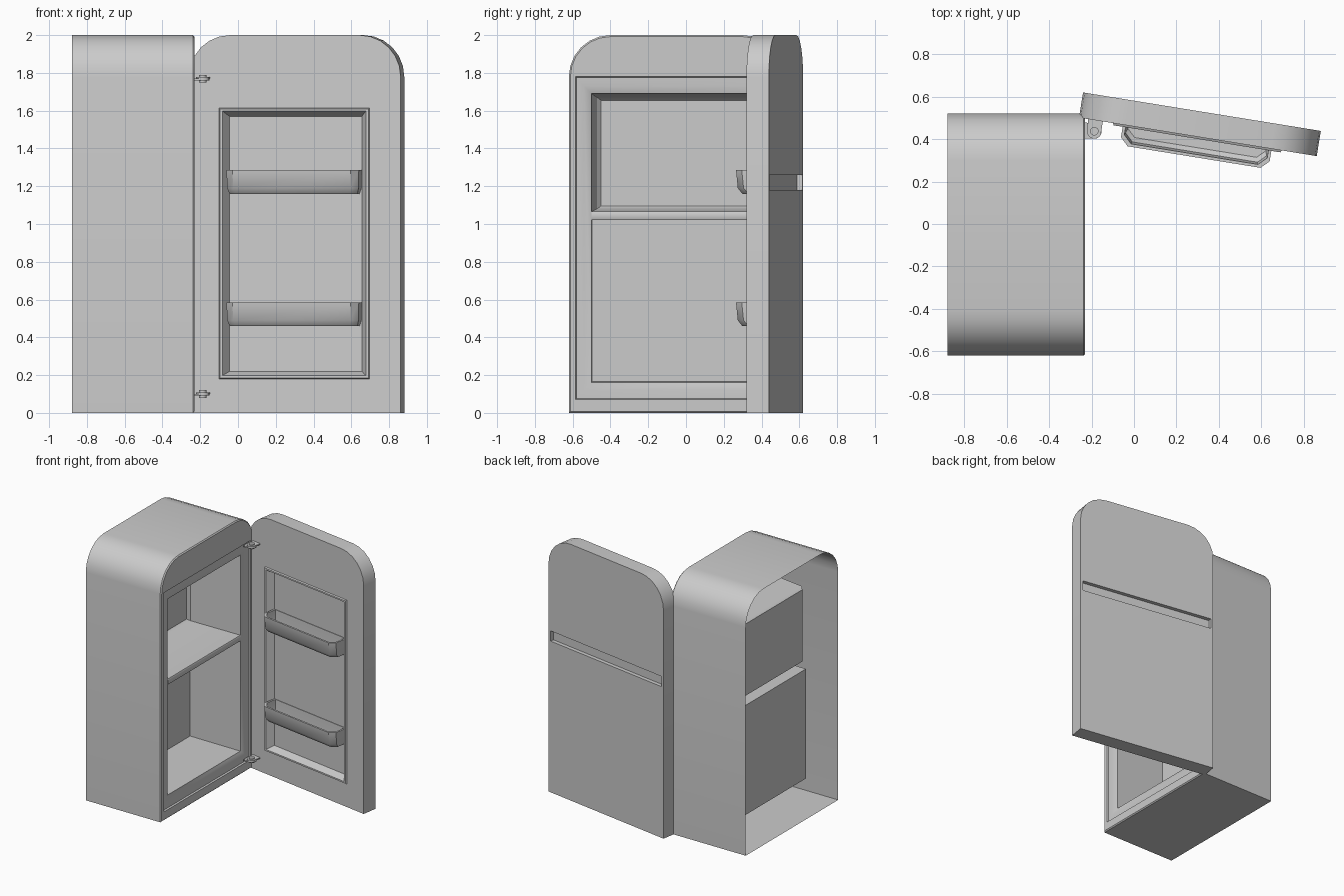
import bpy, bmesh
from math import cos, sin, pi, radians
from mathutils import Matrix

if "Cube" in bpy.data.objects:
    bpy.data.objects.remove(bpy.data.objects["Cube"])

N = 6  # segments in each rounded top corner
DOOR = Matrix.Translation((-0.24, 0.62, 0)) @ Matrix.Rotation(radians(-9.2), 4, 'Z')


def loft(name, loops, cap_start=False, cap_end=False, matrix=None):
    """Skin a list of equal-length point loops into one mesh object."""
    bm = bmesh.new()
    rings = [[bm.verts.new(p) for p in loop] for loop in loops]
    n = len(rings[0])
    for a, b in zip(rings, rings[1:]):
        for i in range(n):
            j = (i + 1) % n
            bm.faces.new((a[i], a[j], b[j], b[i]))
    if cap_start:
        bm.faces.new(rings[0][::-1])
    if cap_end:
        bm.faces.new(rings[-1])
    bmesh.ops.remove_doubles(bm, verts=bm.verts, dist=1e-5)
    mesh = bpy.data.meshes.new(name)
    bm.to_mesh(mesh)
    bm.free()
    ob = bpy.data.objects.new(name, mesh)
    bpy.context.collection.objects.link(ob)
    if matrix:
        ob.matrix_world = matrix
    bpy.ops.object.select_all(action='DESELECT')
    ob.select_set(True)
    bpy.context.view_layer.objects.active = ob
    bpy.ops.object.shade_smooth_by_angle(angle=radians(35))
    return ob


def outline(a0, a1, z0, z1, r=0.0):
    """Rectangle with rounded top corners; r = 0 collapses the arcs to points."""
    pts = [(a0, z0), (a1, z0)]
    for cx, start in ((a1 - r, 0), (a0 + r, pi / 2)):
        for k in range(N + 1):
            t = start + k * pi / 2 / N
            pts.append((cx + r * cos(t), z1 - r + r * sin(t)))
    return pts


def at_x(x, *args):
    return [(x, a, z) for a, z in outline(*args)]


def at_y(y, *args):
    return [(a, y, z) for a, z in outline(*args)]


# cabinet shell, open at the back, with a stepped seal rim around the opening
loft("cabinet", [
    at_x(-0.88, -0.62, 0.52, 0, 2, 0.22),
    at_x(-0.238, -0.62, 0.52, 0, 2, 0.22),
    at_x(-0.23, -0.612, 0.512, 0.008, 1.992, 0.212),
    at_x(-0.23, -0.585, 0.485, 0.07, 1.78),
    at_x(-0.242, -0.58, 0.48, 0.075, 1.775),
    at_x(-0.242, -0.54, 0.44, 0.12, 1.73),
    at_x(-0.26, -0.50, 0.40, 0.16, 1.69)])

# two inner compartments and the front of the divider between them
loft("lower_compartment", [
    at_x(-0.26, -0.50, 0.40, 0.16, 1.02),
    at_x(-0.69, -0.495, 0.395, 0.165, 1.02)], cap_end=True)
loft("upper_compartment", [
    at_x(-0.26, -0.50, 0.40, 1.065, 1.69),
    at_x(-0.67, -0.47, 0.37, 1.08, 1.67),
    at_x(-0.69, -0.45, 0.35, 1.095, 1.655)], cap_end=True)
loft("divider_front", [
    at_x(-0.26, -0.50, 0.40, 1.02, 1.065),
    at_x(-0.256, -0.50, 0.40, 1.027, 1.058)], cap_end=True)

# door: handle groove, outer face, edge, inner face, raised lip and recess
W = 1.135
loft("door", [
    at_y(-0.03, 0.02, W - 0.02, 1.18, 1.26),
    at_y(0, 0.02, W - 0.02, 1.18, 1.26),
    at_y(0, 0, W, 0, 2, 0.22),
    at_y(-0.12, 0, W, 0, 2, 0.22),
    at_y(-0.12, 0.162, 0.968, 0.18, 1.615),
    at_y(-0.13, 0.167, 0.963, 0.185, 1.61),
    at_y(-0.13, 0.18, 0.95, 0.197, 1.598),
    at_y(-0.075, 0.21, 0.92, 0.22, 1.57)],
    cap_start=True, cap_end=True, matrix=DOOR)


def tray_loop(z, d, front=0.0):
    """Tray plan with chamfered front corners, inset by d."""
    l, r, f = 0.21 + d, 0.92 - d, -0.217 + d + front
    return [(l, -0.076 - d / 4, z), (l, f + 0.037, z), (l + 0.038, f, z),
            (r - 0.038, f, z), (r, f + 0.037, z), (r, -0.076 - d / 4, z)]


# door trays
for name, z in (("lower_tray", 0.46), ("upper_tray", 1.16)):
    loft(name, [
        tray_loop(z, 0.012, 0.02), tray_loop(z + 0.03, 0.003, 0.006),
        tray_loop(z + 0.125, 0), tray_loop(z + 0.125, 0.014),
        tray_loop(z + 0.035, 0.018, 0.006), tray_loop(z + 0.012, 0.026, 0.02)],
        cap_start=True, cap_end=True, matrix=DOOR)


def slab(name, pts, z0, z1):
    loft(name, [[(x, y, z) for x, y in pts] for z in (z0, z1)], True, True)


def arc(cx, cy, r, a0, a1, n):
    return [(cx + r * cos(radians(a0 + (a1 - a0) * k / n)),
             cy + r * sin(radians(a0 + (a1 - a0) * k / n))) for k in range(n + 1)]


# hinges: cabinet leaf, door leaf and pin
HX, HY = -0.187, 0.437
for name, z in (("lower", 0.10), ("upper", 1.77)):
    slab(name + "_hinge_cabinet_leaf",
         [(-0.235, 0.402)] + arc(HX, HY, 0.035, -90, 60, 8) + [(-0.235, 0.48)],
         z - 0.009, z)
    slab(name + "_hinge_door_leaf",
         arc(HX, HY, 0.035, 180, 330, 8) + [(-0.146, 0.49), (-0.215, 0.502)],
         z, z + 0.009)
    slab(name + "_hinge_pin", arc(HX, HY, 0.02, 0, 345, 15), z - 0.02, z + 0.02)
